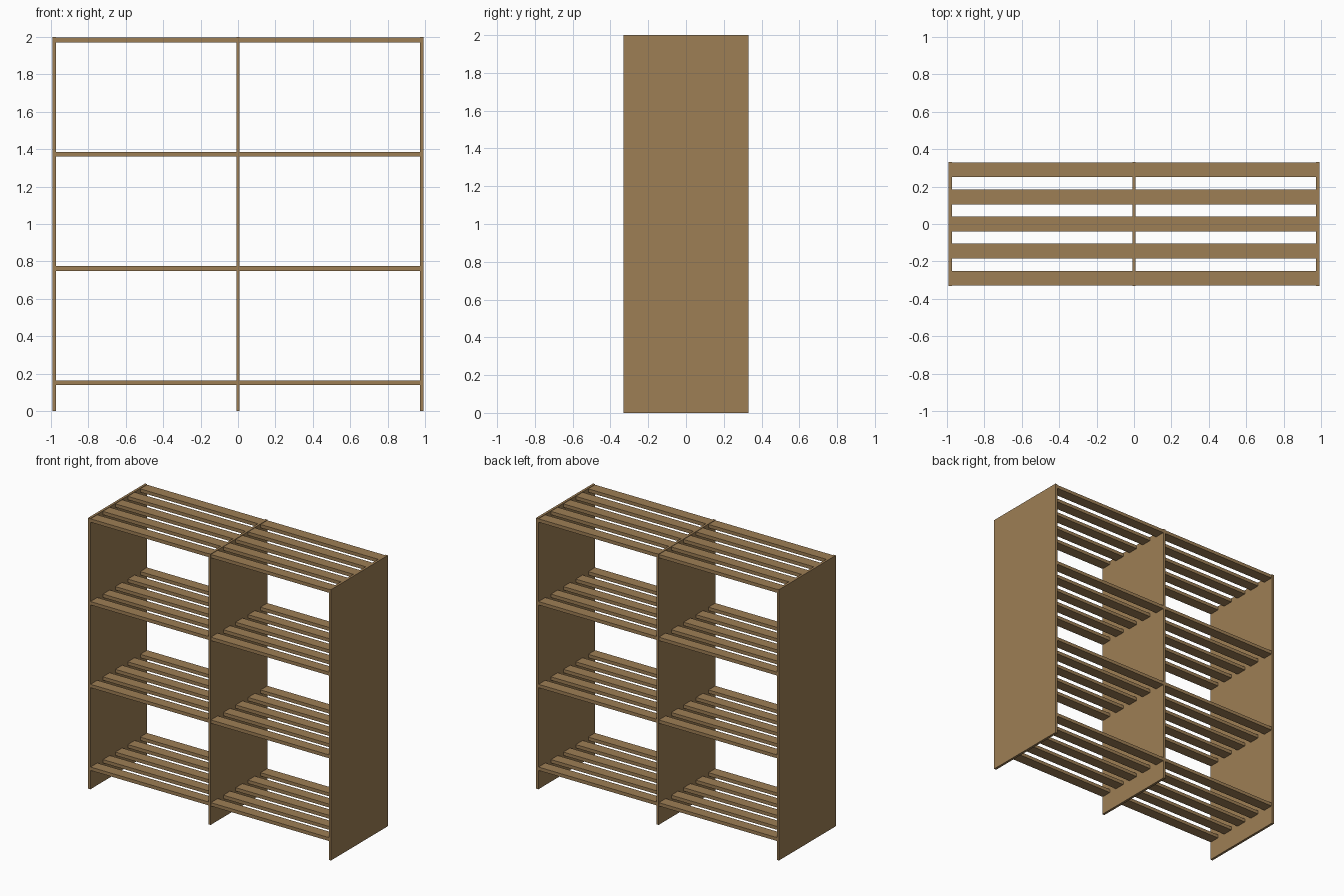
import bpy

if "Cube" in bpy.data.objects:
    bpy.data.objects.remove(bpy.data.objects["Cube"])

wood = bpy.data.materials.new("wood")
wood.diffuse_color = (0.34, 0.21, 0.09, 1)
wood.use_nodes = True
wood.node_tree.nodes["Principled BSDF"].inputs["Base Color"].default_value = wood.diffuse_color


def box(name, centre, size):
    bpy.ops.mesh.primitive_cube_add(size=1, location=centre)
    ob = bpy.context.object
    ob.name = name
    ob.scale = size
    bpy.ops.object.transform_apply(location=False, rotation=False, scale=True)
    ob.data.materials.append(wood)
    return ob


HALF_W, DEPTH, T = 0.992, 0.664, 0.018   # frame half width, depth, board thickness

# Three upright boards
for name, x in (("left_panel", -HALF_W + T / 2), ("middle_panel", 0), ("right_panel", HALF_W - T / 2)):
    box(name, (x, 0, 1), (T, DEPTH, 2))

# Slatted shelves: four levels in two bays, five slats each
bay = HALF_W - 1.5 * T
for side, sx in (("left", -1), ("right", 1)):
    for level in range(4):
        z = 0.151 + 0.611 * level
        for i in range(5):
            y = -0.29 + 0.145 * i
            box(f"{side}_shelf_{level + 1}_slat_{i + 1}",
                (sx * (T / 2 + bay / 2), y, z), (bay, 0.079, 0.025))
